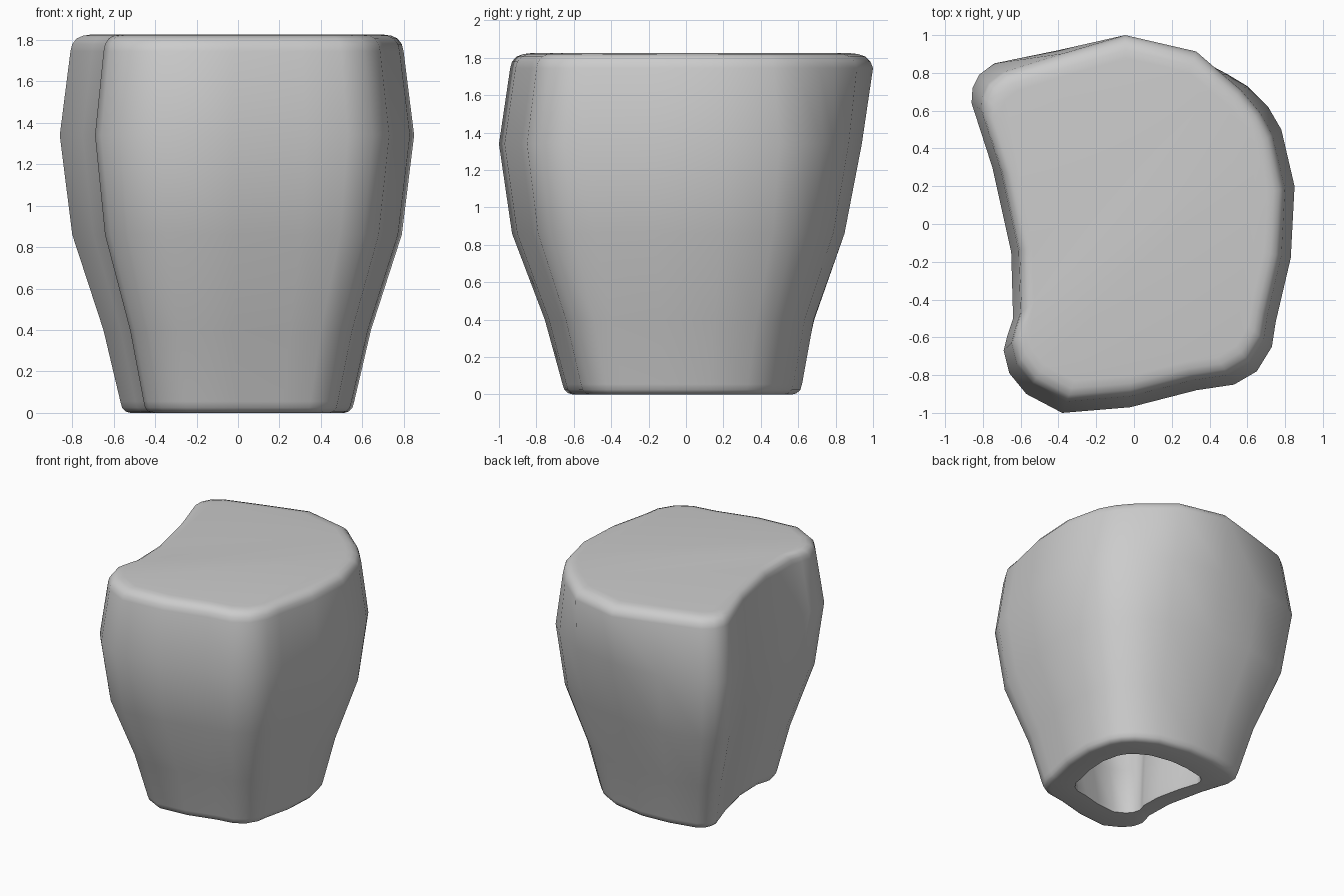
import bpy, bmesh, math

# widest cross-section (at z = 1.34), clockwise from the back
OUTLINE = [(-0.05, 0.94), (0.35, 0.87), (0.5, 0.79), (0.6, 0.73), (0.71, 0.62),
           (0.78, 0.5), (0.85, 0.2), (0.83, -0.18), (0.75, -0.52), (0.73, -0.65),
           (0.65, -0.78), (0.53, -0.85), (0.33, -0.88), (-0.02, -0.97), (-0.38, -1.0),
           (-0.57, -0.9), (-0.66, -0.79), (-0.69, -0.67), (-0.67, -0.59), (-0.64, -0.5),
           (-0.65, -0.15), (-0.75, 0.3), (-0.86, 0.64), (-0.855, 0.72), (-0.82, 0.79),
           (-0.74, 0.85), (-0.4, 0.92)]

# (z, scale, back bulge): inner cavity from roof to rim, then outer shell up to the top
INNER = [(1.62, 0.62, 0.08), (1.6, 0.66, 0.08), (1.54, 0.70, 0.06), (1.34, 0.75, 0.0),
         (0.86, 0.68, -0.02), (0.4, 0.5, -0.02), (0.03, 0.42, 0.0), (0.0, 0.425, 0.0)]
OUTER = [(0.0, 0.605, 0.0), (0.007, 0.63, 0.0), (0.025, 0.65, 0.0), (0.055, 0.66, 0.0),
         (0.4, 0.755, -0.03), (0.86, 0.93, -0.03), (1.34, 1.0, 0.0), (1.745, 0.94, 0.13),
         (1.78, 0.93, 0.125), (1.807, 0.905, 0.12), (1.82, 0.87, 0.115), (1.825, 0.83, 0.11)]


def ring(bm, z, s, bulge):
    verts = []
    for x, y in OUTLINE:
        w = max(0, min(1, (y - 0.5) / 0.35)) * math.exp(-((x - 0.1) / 0.45) ** 2)
        verts.append(bm.verts.new((x * s, y * s + bulge * w, z)))
    return verts


# hollow lofted body: cavity roof, cavity wall, flat rim, outer wall, rounded top
bm = bmesh.new()
rings = [ring(bm, *lv) for lv in INNER + OUTER]
n = len(OUTLINE)
for a, b in zip(rings, rings[1:]):
    for i in range(n):
        j = (i + 1) % n
        bm.faces.new((a[i], a[j], b[j], b[i]))
bm.faces.new(rings[0])
bm.faces.new(rings[-1])
bmesh.ops.recalc_face_normals(bm, faces=bm.faces)
mesh = bpy.data.meshes.new("hollow_body")
bm.to_mesh(mesh)
bm.free()
body = bpy.data.objects.new("hollow_body", mesh)
bpy.context.collection.objects.link(body)
bpy.context.view_layer.objects.active = body
body.select_set(True)
bpy.ops.object.shade_smooth_by_angle(angle=math.radians(50))
